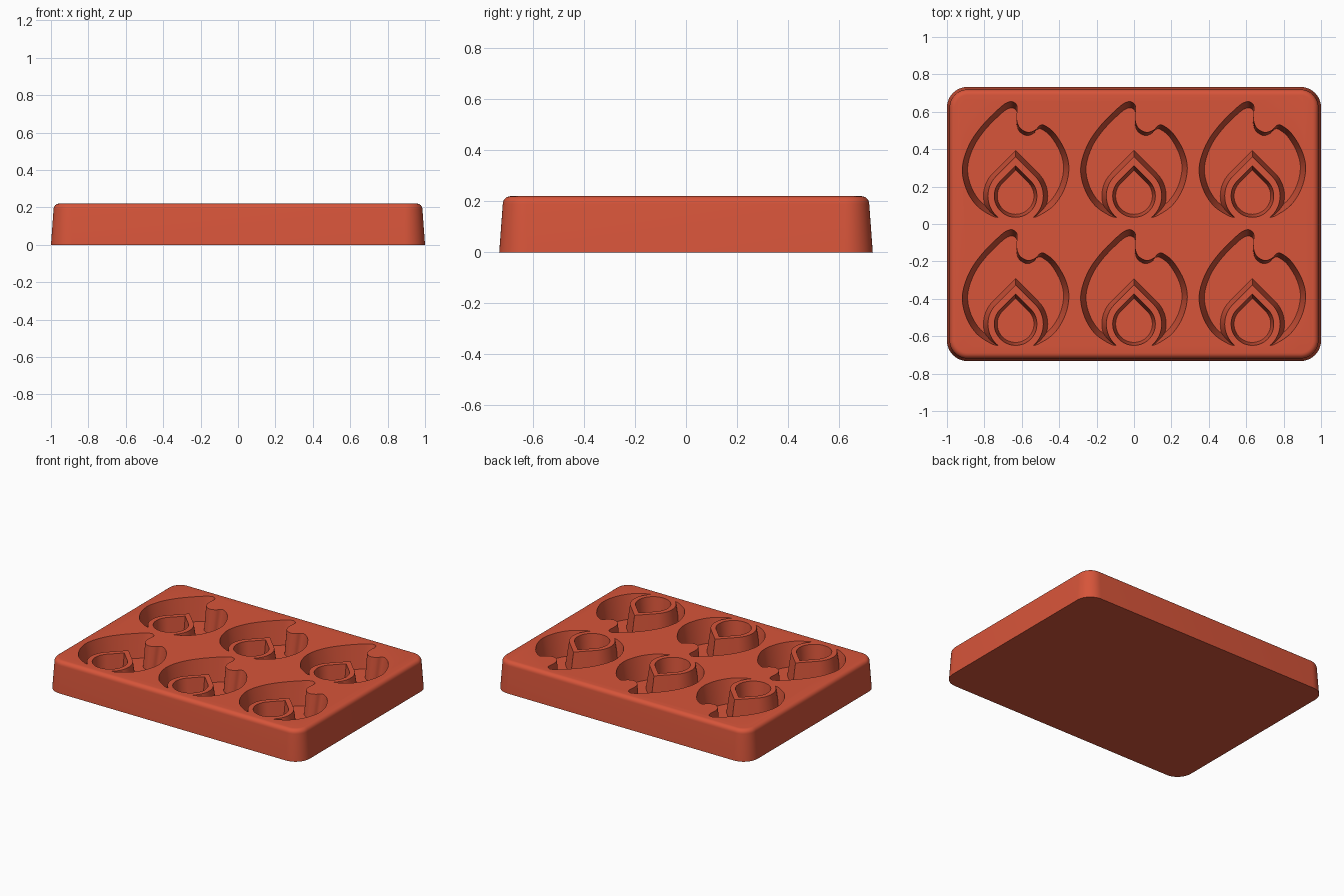
import bpy
import bmesh
from math import sin, cos, pi, radians
from mathutils import Vector

cube = bpy.data.objects.get("Cube")
if cube:
    bpy.data.objects.remove(cube, do_unlink=True)

HEIGHT, FLOOR, LID = 0.22, 0.055, 0.26
CELLS = [(x, y) for x in (-0.633, 0, 0.633) for y in (0.15, -0.535)]

terracotta = bpy.data.materials.new("terracotta red")
terracotta.use_nodes = True
colour = (0.68, 0.09, 0.042, 1)
terracotta.diffuse_color = colour
terracotta.node_tree.nodes["Principled BSDF"].inputs["Base Color"].default_value = colour


def loft(bm, rings):
    """Closed solid through a stack of matching rings, bottom to top."""
    rows = [[bm.verts.new(p) for p in ring] for ring in rings]
    n = len(rows[0])
    for low, high in zip(rows, rows[1:]):
        for i in range(n):
            j = (i + 1) % n
            bm.faces.new((low[i], low[j], high[j], high[i]))
    bm.faces.new(rows[0][::-1])
    bm.faces.new(rows[-1])


def make_object(name, bm):
    bmesh.ops.recalc_face_normals(bm, faces=bm.faces)
    mesh = bpy.data.meshes.new(name)
    bm.to_mesh(mesh)
    bm.free()
    mesh.materials.append(terracotta)
    obj = bpy.data.objects.new(name, mesh)
    bpy.context.collection.objects.link(obj)
    return obj


def subtract(target, cutter):
    cutter.hide_render = True
    mod = target.modifiers.new("cut", "BOOLEAN")
    mod.operation, mod.solver, mod.object = "DIFFERENCE", "EXACT", cutter
    graph = bpy.context.evaluated_depsgraph_get()
    mesh = bpy.data.meshes.new_from_object(target.evaluated_get(graph))
    target.modifiers.clear()
    target.data = mesh
    bpy.data.objects.remove(cutter, do_unlink=True)


def rounded_rect(inset, z, radius=0.11, steps=12):
    ring = []
    r = radius - inset
    for k, (sx, sy) in enumerate(((1, 1), (-1, 1), (-1, -1), (1, -1))):
        for i in range(steps + 1):
            a = (k + i / steps) * pi / 2
            ring.append((sx * (1 - radius) + r * cos(a), sy * (0.733 - radius) + r * sin(a), z))
    return ring


def teardrop(r, steps=48):
    """Circle with a square point on top, tangent to both sides."""
    arc = [pi * 0.75 + 1.5 * pi * i / steps for i in range(steps + 1)]
    return [(0, r * 2 ** 0.5)] + [(r * cos(a), r * sin(a)) for a in arc]


def smooth_path(points, steps=5):
    """Curve through the points, leaving the ends open."""
    pts = [Vector(p) for p in points]
    pts = [pts[0]] + pts + [pts[-1]]
    path = []
    for a, b, c, d in zip(pts, pts[1:], pts[2:], pts[3:]):
        for i in range(steps):
            t = i / steps
            path.append(0.5 * (2 * b + (c - a) * t + (2 * a - 5 * b + 4 * c - d) * t * t
                               + (3 * b - a - 3 * c + d) * t ** 3))
    return path + [pts[-1]]


# Flame outline, clockwise from the lower left horn
flame_path = smooth_path([
    (-0.09, -0.115), (-0.13, -0.105), (-0.21, -0.05), (-0.265, 0.04), (-0.285, 0.15),
    (-0.25, 0.27), (-0.18, 0.375), (-0.08, 0.475), (-0.035, 0.503), (-0.008, 0.5),
    (0.008, 0.477), (0.005, 0.413), (0.022, 0.365), (0.065, 0.34), (0.105, 0.352),
    (0.13, 0.376), (0.155, 0.377), (0.21, 0.333), (0.265, 0.24), (0.285, 0.145),
    (0.262, 0.04), (0.205, -0.05), (0.125, -0.105), (0.09, -0.115)])


def flame(scale, pivot=0.17):
    return [(x * scale, pivot + (y - pivot) * scale) for x, y in flame_path]


def cell_solids(name, outline, bottom, top, z_low, z_high):
    """One tapered solid per cell; sizes are given at the floor and the rim."""
    bm = bmesh.new()
    for cx, cy in CELLS:
        rings = []
        for z in (z_low, z_high):
            size = bottom + (top - bottom) * (z - FLOOR) / (HEIGHT - FLOOR)
            rings.append([(cx + x, cy + y, z) for x, y in outline(size)])
        loft(bm, rings)
    return make_object(name, bm)


# Tray block with drafted sides and a rounded upper edge
FILLET, DRAFT = 0.03, 0.014
rings = [rounded_rect(0, 0)]
for i in range(7):
    a = i / 6 * pi / 2
    rings.append(rounded_rect(DRAFT + FILLET * (1 - cos(a)), HEIGHT - FILLET * (1 - sin(a))))
bm = bmesh.new()
loft(bm, rings)
tray = make_object("mould_tray", bm)

# Flame pockets, each keeping a teardrop wall that has its own hollow
pockets = cell_solids("flame_pockets", flame, 0.9, 1, FLOOR, LID)
walls = cell_solids("teardrop_walls", teardrop, 0.172, 0.148, FLOOR - 0.03, LID + 0.04)
hollows = cell_solids("teardrop_hollows", teardrop, 0.098, 0.114, FLOOR, LID)
subtract(pockets, walls)
subtract(tray, pockets)
subtract(tray, hollows)

# Smooth curved sides with crisp rims
bpy.ops.object.select_all(action="DESELECT")
tray.select_set(True)
bpy.context.view_layer.objects.active = tray
bpy.ops.object.shade_smooth_by_angle(angle=radians(30))
